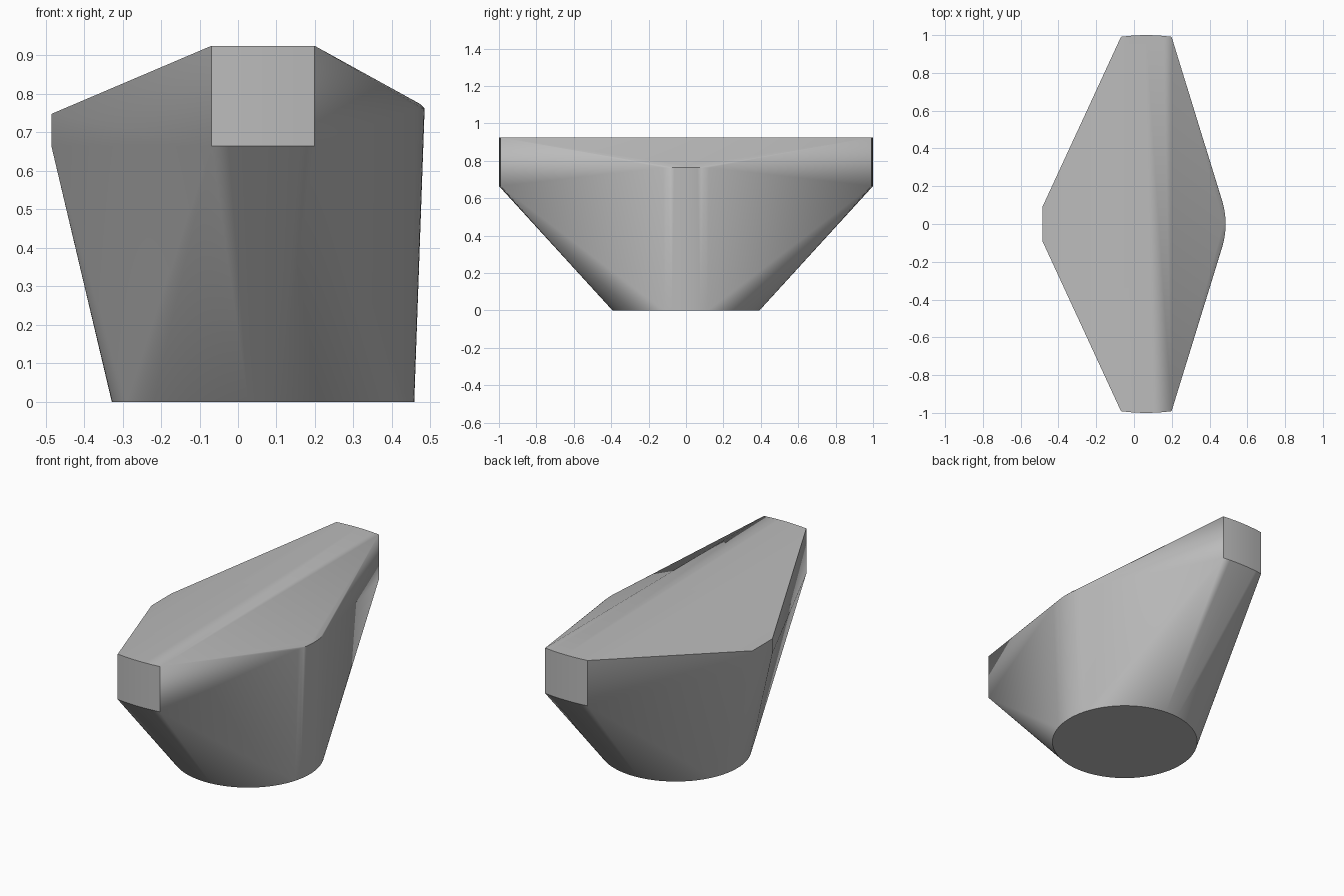
import bpy, bmesh
from math import cos, sin, pi, radians

# Remove the default cube
cube = bpy.data.objects.get("Cube")
if cube:
    bpy.data.objects.remove(cube)

CX = 0.065  # shared centre of the round base and curved edges


def arc(radius, z, start, end, steps):
    """Points on a horizontal arc around the base centre (degrees)."""
    angles = [radians(start + (end - start) * i / steps) for i in range(steps + 1)]
    return [(CX + radius * cos(a), radius * sin(a), z) for a in angles]


# Round foot
points = arc(0.393, 0, 0, 357.1875, 127)

# Curved left shoulder with a narrow chamfer along its rim
points += arc(0.42, 0.763, -17, 17, 12)
points += arc(0.408, 0.774, -16, 16, 12)

# Curved front and back end plates
for z in (0.665, 0.925):
    points += arc(1.0, z, 82.3, 97.7, 6)
    points += arc(1.0, z, -97.7, -82.3, 6)

# Flat right shoulder
for y in (-0.09, 0.09):
    points += [(-0.485, y, z) for z in (0.665, 0.748)]

# Wrap the outlines in one tapered shell
bm = bmesh.new()
for p in points:
    bm.verts.new(p)
hull = bmesh.ops.convex_hull(bm, input=bm.verts)
loose = {g for g in hull["geom_interior"] + hull["geom_unused"]
         if isinstance(g, bmesh.types.BMVert)}
bmesh.ops.delete(bm, geom=list(loose), context="VERTS")
bmesh.ops.dissolve_limit(bm, angle_limit=radians(0.1), verts=bm.verts, edges=bm.edges)
bmesh.ops.recalc_face_normals(bm, faces=bm.faces)
mesh = bpy.data.meshes.new("tapered_body")
bm.to_mesh(mesh)
bm.free()
body = bpy.data.objects.new("tapered_body", mesh)
bpy.context.collection.objects.link(body)

# Plain grey
grey = bpy.data.materials.new("light_grey")
grey.use_nodes = True
grey.diffuse_color = (0.5, 0.5, 0.5, 1)
grey.node_tree.nodes["Principled BSDF"].inputs["Base Color"].default_value = (0.5, 0.5, 0.5, 1)
mesh.materials.append(grey)

# Smooth the curved walls, keep the rims crisp
bpy.ops.object.select_all(action="DESELECT")
body.select_set(True)
bpy.context.view_layer.objects.active = body
bpy.ops.object.shade_smooth_by_angle(angle=radians(35))
